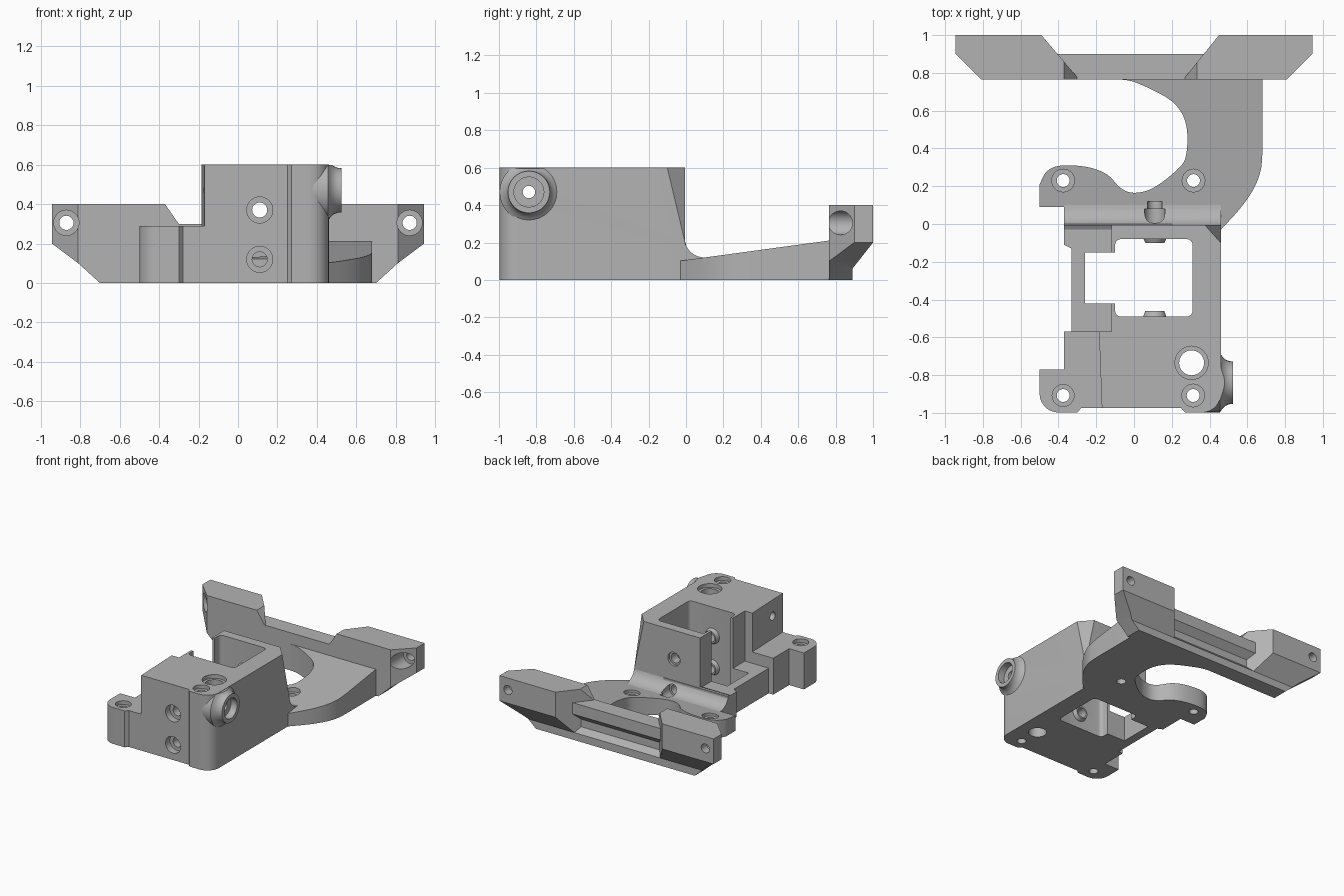
import bpy, bmesh, math
from mathutils import Vector

cube = bpy.data.objects.get("Cube")
if cube:
    bpy.data.objects.remove(cube, do_unlink=True)

grey = bpy.data.materials.new("matte grey")
grey.use_nodes = True
colour = (0.45, 0.45, 0.45, 1)
grey.diffuse_color = colour
grey.node_tree.nodes["Principled BSDF"].inputs["Base Color"].default_value = colour


def make(name, bm):
    bmesh.ops.recalc_face_normals(bm, faces=bm.faces[:])
    mesh = bpy.data.meshes.new(name)
    bm.to_mesh(mesh)
    bm.free()
    mesh.materials.append(grey)
    ob = bpy.data.objects.new(name, mesh)
    bpy.context.scene.collection.objects.link(ob)
    return ob


def prism(name, pts, lo, hi, axis="z", top=None, rounding=0):
    """Extrude an outline along an axis; top may give a height for each y."""
    place = {"x": lambda a, b, t: (t, a, b),
             "y": lambda a, b, t: (a, t, b),
             "z": lambda a, b, t: (a, b, t)}[axis]
    bm = bmesh.new()
    low = [bm.verts.new(place(a, b, lo)) for a, b in pts]
    high = [bm.verts.new(place(a, b, top(b) if top else hi)) for a, b in pts]
    bm.faces.new(low)
    bm.faces.new(high)
    sides = []
    for i in range(len(pts)):
        j = (i + 1) % len(pts)
        bm.faces.new((low[i], low[j], high[j], high[i]))
        sides.append(bm.edges.get((low[i], high[i])))
    if rounding:
        bmesh.ops.bevel(bm, geom=sides, offset=rounding, segments=4,
                        profile=0.5, affect="EDGES")
    return make(name, bm)


def box(name, x0, x1, y0, y1, z0, z1, rounding=0):
    return prism(name, [(x0, y0), (x1, y0), (x1, y1), (x0, y1)], z0, z1,
                 rounding=rounding)


def rod(name, start, end, r0, r1=None):
    a, b = Vector(start), Vector(end)
    bm = bmesh.new()
    bmesh.ops.create_cone(bm, cap_ends=True, segments=32, radius1=r0,
                          radius2=r0 if r1 is None else r1, depth=(b - a).length)
    turn = (b - a).to_track_quat("Z", "Y").to_matrix().to_4x4()
    bmesh.ops.transform(bm, matrix=turn, verts=bm.verts[:])
    bmesh.ops.translate(bm, vec=(a + b) / 2, verts=bm.verts[:])
    return make(name, bm)


def arc(cx, cy, r, start, end, n=8):
    angles = [math.radians(start + (end - start) * i / n) for i in range(n + 1)]
    return [(cx + r * math.cos(t), cy + r * math.sin(t)) for t in angles]


def smooth_path(pts, n=5):
    """Catmull-Rom curve through the points."""
    p = [Vector(q) for q in [pts[0]] + pts + [pts[-1]]]
    out = []
    for a, b, c, d in zip(p, p[1:], p[2:], p[3:]):
        for i in range(n):
            t = i / n
            out.append(tuple((b * 2 + (c - a) * t + (a * 2 - b * 5 + c * 4 - d) * t ** 2
                              + (b * 3 - a - c * 3 + d) * t ** 3) / 2))
    return out + [pts[-1]]


def bounds(ob):
    co = [v.co for v in ob.data.vertices]
    return [(min(c[i] for c in co), max(c[i] for c in co)) for i in range(3)]


def combine(parts, tools, operation="DIFFERENCE"):
    """Apply the tools to every part they touch, then discard them."""
    for part in parts:
        for tool in tools:
            tool.hide_render = True
            if all(a[0] < b[1] and b[0] < a[1]
                   for a, b in zip(bounds(part), bounds(tool))):
                mod = part.modifiers.new("cut", "BOOLEAN")
                mod.operation, mod.solver, mod.object = operation, "EXACT", tool
        bpy.context.view_layer.update()
        graph = bpy.context.evaluated_depsgraph_get()
        mesh = bpy.data.meshes.new_from_object(part.evaluated_get(graph))
        part.modifiers.clear()
        part.data = mesh
    for tool in tools:
        bpy.data.objects.remove(tool, do_unlink=True)


# Tall housing, with a rounded front corner and a tapered rear corner
housing = prism("tall_housing",
                [(-0.17, -0.975), (0.25, -0.975), (0.27, -0.998)]
                + arc(0.36, -0.898, 0.1, -90, 0)
                + [(0.46, -0.005), (-0.12, -0.005), (-0.12, -0.57), (-0.185, -0.57)],
                0, 0.6)
bm = bmesh.new()
for p in [(0.46, -0.005, 0.2), (0.375, -0.005, 0.6), (0.46, -0.1, 0.6), (0.5, 0.03, 0.2),
          (0.375, 0.05, 0.65), (0.375, -0.005, 0.65), (0.46, -0.1, 0.65),
          (0.55, -0.1, 0.65), (0.55, 0.05, 0.65)]:
    bm.verts.new(p)
bmesh.ops.convex_hull(bm, input=bm.verts[:])
combine([housing], [make("corner_cutter", bm)])

# Low side block with its screw ear
side_block = prism("low_side_block",
                   [(-0.15, -0.975), (-0.28, -0.975), (-0.3, -0.998)]
                   + arc(-0.4, -0.898, 0.1, 270, 180)
                   + [(-0.5, -0.77), (-0.37, -0.77), (-0.37, -0.57), (-0.15, -0.57)],
                   0, 0.29)

# Floor below the side opening
floor = prism("side_floor",
              [(-0.37, 0), (-0.37, -0.11), (-0.33, -0.13), (-0.33, -0.58),
               (0.2, -0.58), (0.2, 0)], 0, 0.2)

# Concave blend between housing and arm
blend = prism("rear_blend",
              [(-0.03, 0), (0.1, 0)] + arc(0.1, 0.23, 0.11, 270, 190)
              + [(-0.005, 0.215), (-0.03, 0.2)], -0.37, 0.46, "x")

# Curved rear arm, rising toward the crossbar
inner = smooth_path([(-0.07, 0.765), (0.02, 0.745), (0.2, 0.65), (0.275, 0.53),
                     (0.275, 0.36), (0.22, 0.28), (0.1, 0.19), (0, 0.165),
                     (-0.07, 0.19), (-0.14, 0.26), (-0.24, 0.3), (-0.38, 0.31),
                     (-0.46, 0.28), (-0.5, 0.21)])
outer = smooth_path([(0.46, -0.03), (0.56, 0.08), (0.63, 0.18), (0.67, 0.28),
                     (0.68, 0.38)])
arm = prism("rear_arm",
            [(-0.07, 0.8)] + inner
            + [(-0.5, 0.09), (-0.37, 0.09), (-0.37, -0.03)] + outer + [(0.68, 0.8)],
            0, 0, top=lambda y: 0.12 + 0.136 * (y - 0.1))

# Crossbar: grooved middle and two faceted ends
middle = prism("crossbar_middle",
               [(0.765, 0), (0.89, 0), (0.89, 0.06), (0.85, 0.1), (0.85, 0.16),
                (0.9, 0.21), (0.9, 0.3), (0.765, 0.3)], -0.6, 0.6, "x")
ends = []
for side, s, x_top, x_low in (("right", -1, 0.49, 0.29), ("left", 1, 0.45, 0.26)):
    end = prism(side + "_crossbar_end",
                [(s * x, y) for x, y in [(0.944, 1), (x_top, 1), (x_low, 0.765),
                                         (0.81, 0.765), (0.944, 0.9)]], 0, 0.4)
    front = prism("front_shape",
                  [(s * x, z) for x, z in [(0.95, 0.45), (x_top - 0.085, 0.45),
                                           (x_low, 0.285), (x_low - 0.1, 0.285),
                                           (x_low - 0.1, -0.1), (0.6, -0.1),
                                           (0.7, 0), (0.81, 0.1), (0.95, 0.205)]],
                  0.6, 1.1, "y")
    profile = prism("side_shape",
                    [(0.7, -0.1), (0.89, -0.1), (0.89, 0.06), (1, 0.2),
                     (1.1, 0.33), (1.1, 0.5), (0.7, 0.5)], -1.1, 1.1, "x")
    combine([end], [front, profile], "INTERSECT")
    ends.append(end)

# Flared side boss, flush with the housing top
bm = bmesh.new()
rings = []
for x, r in [(0.32, 0.157), (0.455, 0.157), (0.468, 0.138), (0.485, 0.122),
             (0.505, 0.114), (0.525, 0.112)]:
    rings.append([bm.verts.new((x, -0.84 + y, 0.47 + z))
                  for y, z in arc(0, 0, r, 0, 360, 32)[:-1]])
for a, b in zip(rings, rings[1:]):
    for i in range(len(a)):
        j = (i + 1) % len(a)
        bm.faces.new((a[i], a[j], b[j], b[i]))
bm.faces.new(rings[0])
bm.faces.new(rings[-1])
boss = make("side_boss", bm)
combine([boss], [box("boss_trim", 0.2, 0.7, -1.2, -0.5, 0.597, 0.8)])

# Open pocket and its side slot
pocket = [box("pocket", -0.1, 0.31, -0.49, -0.08, -0.1, 0.7, 0.03),
          box("slot", -0.26, 0, -0.42, -0.15, -0.1, 0.7)]
combine([housing, floor, blend], pocket)

# Raised pads inside the pocket
pads = []
for level, z in (("lower", 0.12), ("upper", 0.37)):
    pads.append(rod(level + "_front_pad", (0.11, -0.5, z), (0.11, -0.46, z), 0.065, 0.05))
    pads.append(rod(level + "_rear_pad", (0.11, -0.07, z), (0.11, -0.1, z), 0.065, 0.05))

# Screw holes, each a through bore with a wider mouth
holes = []


def bore(start, end, r, mouth_start, mouth_end, mouth_r):
    holes.append(rod("bore", start, end, r))
    holes.append(rod("mouth", mouth_start, mouth_end, mouth_r))


for x, y, depth, mouth_r, r in [(0.305, -0.735, 0.57, 0.088, 0.066),
                                (0.313, -0.908, 0.57, 0.06, 0.034),
                                (-0.375, -0.908, 0.26, 0.058, 0.034),
                                (-0.375, 0.23, 0.11, 0.06, 0.034),
                                (0.315, 0.23, 0.11, 0.06, 0.034)]:
    bore((x, y, -0.1), (x, y, 0.7), r, (x, y, depth), (x, y, 0.72), mouth_r)
for z in (0.12, 0.37):
    bore((0.11, -1.1, z), (0.11, 0.12, z), 0.038, (0.11, -1.15, z), (0.11, -0.92, z), 0.066)
    holes.append(rod("rear_mouth", (0.11, -0.025, z), (0.11, 0.08, z), 0.054))
for x in (-0.87, 0.87):
    bore((x, 0.6, 0.305), (x, 1.1, 0.305), 0.036, (x, 0.6, 0.305), (x, 0.93, 0.305), 0.064)
bore((-0.4, -0.84, 0.47), (0.6, -0.84, 0.47), 0.033,
     (0.47, -0.84, 0.47), (0.65, -0.84, 0.47), 0.08)

parts = [housing, side_block, floor, blend, arm, middle, boss] + ends + pads
combine(parts, holes)

# Smooth the round walls and keep the edges crisp
for part in parts:
    part.data.shade_smooth()
    part.data.set_sharp_from_angle(angle=math.radians(30))
